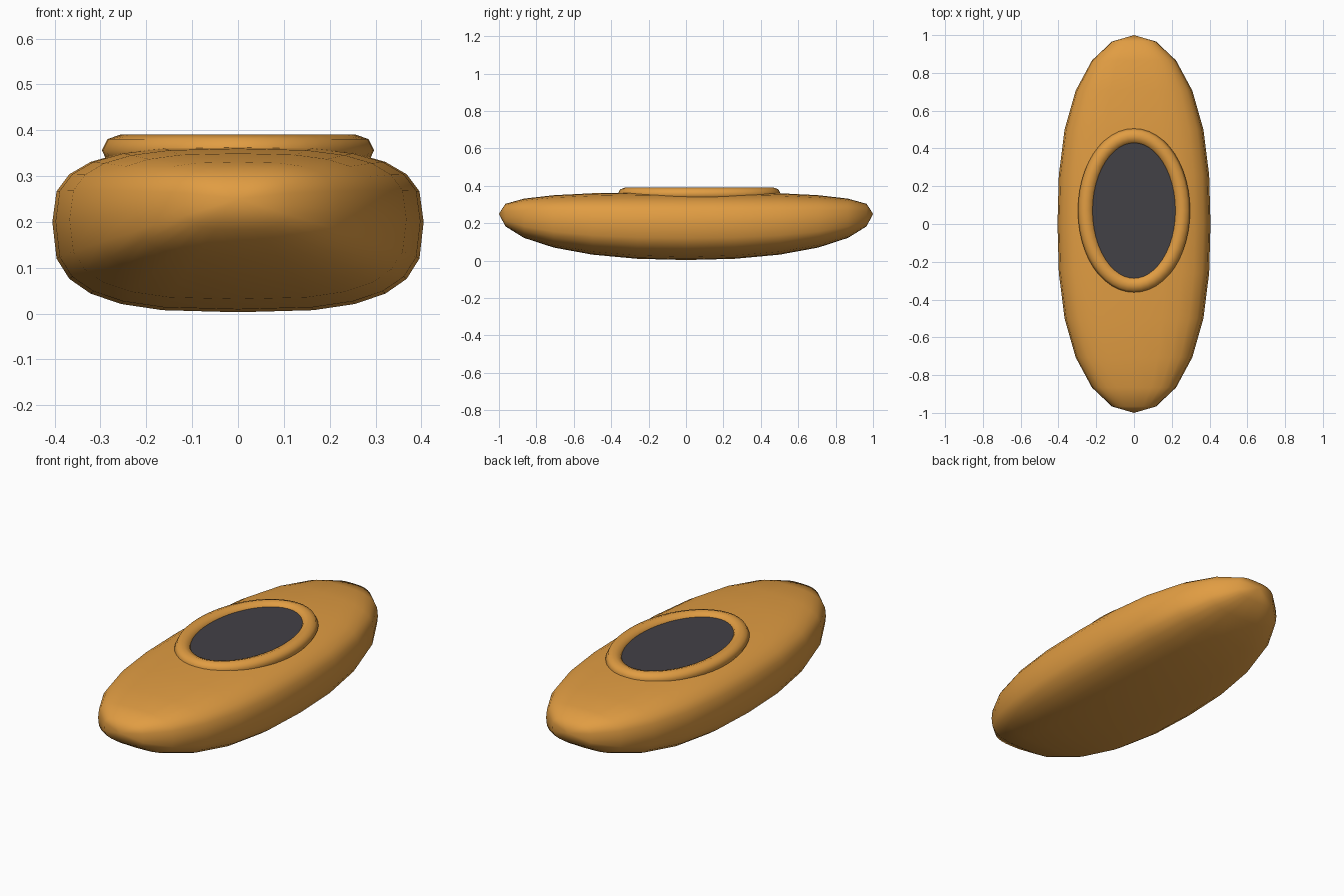
import bpy, bmesh, math

if "Cube" in bpy.data.objects:
    bpy.data.objects.remove(bpy.data.objects["Cube"])

def material(name, rgb):
    m = bpy.data.materials.new(name)
    m.diffuse_color = (*rgb, 1)
    m.use_nodes = True
    m.node_tree.nodes["Principled BSDF"].inputs["Base Color"].default_value = m.diffuse_color
    return m

orange = material("amber orange", (0.75, 0.335, 0.055))
dark = material("dark grey", (0.055, 0.052, 0.062))

def finish(name, bm, mat):
    bmesh.ops.recalc_face_normals(bm, faces=bm.faces)
    me = bpy.data.meshes.new(name)
    bm.to_mesh(me)
    bm.free()
    me.materials.append(mat)
    for p in me.polygons:
        p.use_smooth = True
    ob = bpy.data.objects.new(name, me)
    bpy.context.collection.objects.link(ob)
    return ob

def bridge(bm, a, b):
    n = len(a)
    for i in range(n):
        bm.faces.new((a[i], a[(i + 1) % n], b[(i + 1) % n], b[i]))

def spow(v, e):
    return math.copysign(abs(v) ** e, v)

# Hull: rounded-box sections lofted between two pointed ends
SIDES, ROWS = 24, 12
bm = bmesh.new()
rings = []
for r in range(1, ROWS):
    y = -math.cos(math.pi * r / ROWS)
    a = abs(y)
    half_w = 0.405 * (1 - a ** 2.5) ** 0.5
    top = 0.25 + 0.115 * (1 - a ** 3) ** (1 / 3)
    low = 0.25 - 0.247 * (1 - a ** 2.2) ** 0.5
    mid = 0.25 - 0.05 * (1 - a ** 2.2) ** 0.5
    ring = []
    for s in range(SIDES):
        t = 2 * math.pi * s / SIDES
        c, k = spow(math.cos(t), 2 / 3), spow(math.sin(t), 2 / 3)
        ring.append(bm.verts.new((half_w * c, y, mid + k * ((top - mid) if k > 0 else (mid - low)))))
    rings.append(ring)
for a, b in zip(rings, rings[1:]):
    bridge(bm, a, b)
for y, ring in ((-1, rings[0]), (1, rings[-1])):
    tip = bm.verts.new((0, y, 0.25))
    for i in range(SIDES):
        bm.faces.new((ring[i], ring[(i + 1) % SIDES], tip))
finish("hull", bm, orange)

# Cockpit rim: eight-sided tube swept round an oval
CY, AX, AY, N = 0.071, 0.255, 0.394, 48
bm = bmesh.new()
loops = []
for i in range(N):
    t = 2 * math.pi * i / N
    nx, ny = math.cos(t) / AX, math.sin(t) / AY
    l = math.hypot(nx, ny)
    loop = []
    for j in range(8):
        q = math.pi * j / 4
        d = 0.042 * math.cos(q)
        loop.append(bm.verts.new((AX * math.cos(t) + nx / l * d,
                                  CY + AY * math.sin(t) + ny / l * d,
                                  0.356 + 0.035 * math.sin(q))))
    loops.append(loop)
for i in range(N):
    bridge(bm, loops[i], loops[(i + 1) % N])
finish("cockpit_rim", bm, orange)

# Cockpit opening: flat dark oval inside the rim
bm = bmesh.new()
bm.faces.new([bm.verts.new((0.235 * math.cos(2 * math.pi * i / N),
                            CY + 0.374 * math.sin(2 * math.pi * i / N), 0.369)) for i in range(N)])
finish("cockpit_opening", bm, dark)
